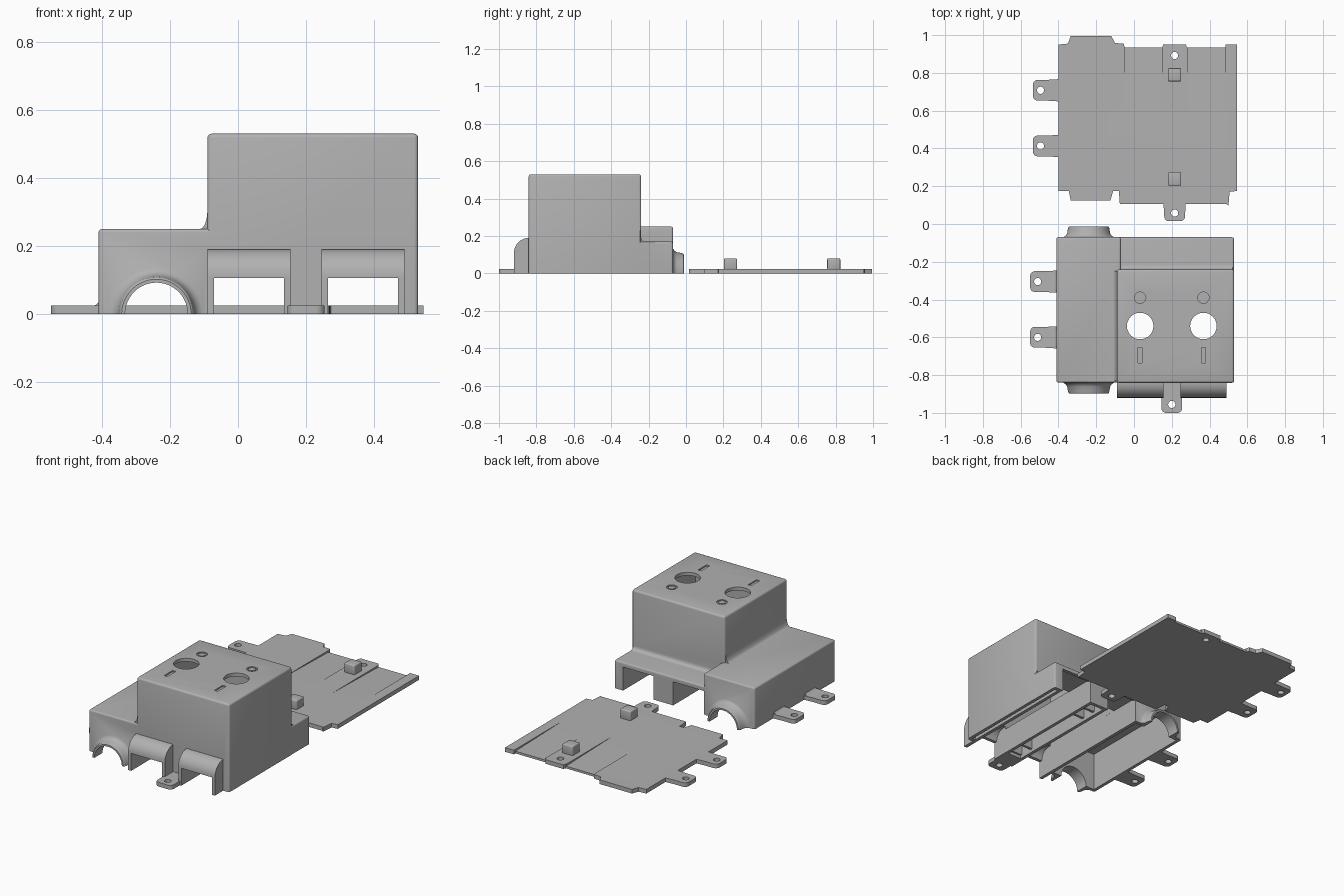
import bpy, bmesh, math

if "Cube" in bpy.data.objects:
    bpy.data.objects.remove(bpy.data.objects["Cube"])

grey = bpy.data.materials.new("plain_grey")
grey.diffuse_color = (0.44, 0.44, 0.44, 1)
grey.use_nodes = True
grey.node_tree.nodes["Principled BSDF"].inputs["Base Color"].default_value = grey.diffuse_color


def finish(bm, name):
    bmesh.ops.recalc_face_normals(bm, faces=bm.faces)
    me = bpy.data.meshes.new(name)
    bm.to_mesh(me)
    bm.free()
    ob = bpy.data.objects.new(name, me)
    bpy.context.collection.objects.link(ob)
    me.materials.append(grey)
    return ob


def box(name, x0, x1, y0, y1, z0, z1, bevel=0):
    bm = bmesh.new()
    bmesh.ops.create_cube(bm, size=1)
    for v in bm.verts:
        v.co = ((x0 + x1) / 2 + v.co.x * (x1 - x0),
                (y0 + y1) / 2 + v.co.y * (y1 - y0),
                (z0 + z1) / 2 + v.co.z * (z1 - z0))
    if bevel:
        bmesh.ops.bevel(bm, geom=bm.edges[:], offset=bevel, segments=3,
                        profile=0.5, affect='EDGES')
    return finish(bm, name)


def prism(name, pts, axis, lo, hi):
    """Extrude a 2D outline along one axis."""
    place = {'x': lambda a, b, t: (t, a, b),
             'y': lambda a, b, t: (a, t, b),
             'z': lambda a, b, t: (a, b, t)}[axis]
    bm = bmesh.new()
    bot = [bm.verts.new(place(a, b, lo)) for a, b in pts]
    top = [bm.verts.new(place(a, b, hi)) for a, b in pts]
    bm.faces.new(bot)
    bm.faces.new(top)
    n = len(pts)
    for i in range(n):
        j = (i + 1) % n
        bm.faces.new((bot[i], bot[j], top[j], top[i]))
    return finish(bm, name)


def disc(name, x, y, r, z0, z1, n=32):
    pts = [(x + r * math.cos(2 * math.pi * i / n),
            y + r * math.sin(2 * math.pi * i / n)) for i in range(n)]
    return prism(name, pts, 'z', z0, z1)


def lathe_y(name, cx, profile, n=64):
    """Solid of revolution about a line along y at z = 0; profile is (y, r)."""
    bm = bmesh.new()
    rings = [[bm.verts.new((cx + r * math.cos(2 * math.pi * (i + .5) / n), y,
                            r * math.sin(2 * math.pi * (i + .5) / n)))
              for i in range(n)] for y, r in profile]
    for a, b in zip(rings, rings[1:]):
        for i in range(n):
            j = (i + 1) % n
            bm.faces.new((a[i], a[j], b[j], b[i]))
    bm.faces.new(rings[0])
    bm.faces.new(rings[-1])
    return finish(bm, name)


def combine(ob, op, *others):
    for other in others:
        mod = ob.modifiers.new("bool", 'BOOLEAN')
        mod.operation, mod.solver, mod.object = op, 'EXACT', other
        deps = bpy.context.evaluated_depsgraph_get()
        me = bpy.data.meshes.new_from_object(ob.evaluated_get(deps))
        ob.modifiers.clear()
        ob.data = me
        bpy.data.objects.remove(other)


def tab(x, y, dx, dy, length, z1=0.025):
    """Rounded screw tab growing from (x, y) in direction (dx, dy)."""
    half = [(-0.02, 0.06), (0.06, 0.055)]
    half += [(length - 0.025 + 0.025 * math.sin(t), 0.03 + 0.025 * math.cos(t))
             for t in [math.radians(a) for a in range(0, 91, 18)]]
    outline = half + [(u, -v) for u, v in reversed(half)]
    return prism("tab", [(x + u * dx - v * dy, y + u * dy + v * dx)
                         for u, v in outline], 'z', 0, z1)


def fillet(cx, cz, a, b, e=0.01):
    """Concave corner profile: wall on the positive side, floor below."""
    ts = [math.radians(d) for d in range(0, 91, 15)]
    return [(cx - a * (1 - math.sin(t)), cz + b * (1 - math.cos(t))) for t in ts] + \
           [(cx + e, cz + b), (cx + e, cz - e), (cx - a, cz - e)]


def hood(y0, z0, y1, z1, front):
    """Side profile (y, z) of a hood with a rounded top front edge."""
    ts = [math.radians(d) for d in range(0, 91, 10)]
    arc = [(y1 - (y1 - y0) * math.cos(t), z0 + (z1 - z0) * math.sin(t)) for t in ts]
    lead = [(front, -0.05)] + ([(front, z0)] if front < y0 else [])
    return [(-0.80, -0.05)] + lead + arc + [(-0.80, z1)]


# Housing outer shell: low side, tall block, rear ledge
housing = box("housing", -0.41, -0.07, -0.84, -0.069, -0.05, 0.25, 0.01)
combine(housing, 'UNION',
        box("tall", -0.09, 0.53, -0.841, -0.24, -0.05, 0.53, 0.012),
        box("ledge", -0.2, 0.529, -0.8, -0.07, -0.05, 0.17, 0.01),
        prism("side_fillet", fillet(-0.09, 0.25, 0.022, 0.055), 'y', -0.832, -0.25),
        prism("rear_fillet", [(-0.48 - a, b) for a, b in
                              fillet(-0.24, 0.17, 0.022, 0.025)], 'x', -0.085, 0.522))
# Front hoods and flared round collars
tunnels = [(-0.09, 0.155), (0.245, 0.49)]
for x0, x1 in tunnels:
    combine(housing, 'UNION',
            prism("hood", hood(-0.92, 0.11, -0.84, 0.19, -0.92), 'x', x0, x1))
flare = [(-0.03, 0.135), (0, 0.135), (0.008, 0.122), (0.02, 0.114),
         (0.045, 0.11), (0.054, 0.107), (0.058, 0.102)]
for wall, s in ((-0.84, -1), (-0.07, 1)):
    combine(housing, 'UNION',
            lathe_y("collar", -0.24, [(wall + s * d, r) for d, r in flare]))
# Hollow inside
combine(housing, 'DIFFERENCE',
        box("cut", -0.39, -0.09, -0.82, -0.09, -0.1, 0.23),
        box("cut", -0.07, 0.51, -0.821, -0.26, -0.1, 0.51),
        box("cut", -0.0701, 0.5101, -0.4, -0.091, -0.1, 0.15))
# Ribs beside the tunnels and peg sockets between them
for x0, x1 in ((0.135, 0.155), (0.245, 0.265), (0.47, 0.49)):
    combine(housing, 'UNION', box("rib", x0, x1, -0.83, -0.08, -0.05, 0.155))
for y in (-0.77, -0.22):
    for s in (-1, 1):
        c = y + s * 0.046
        combine(housing, 'UNION',
                box("socket", 0.15, 0.25, c - 0.008, c + 0.008, 0.02, 0.11))
# Tunnel, rear and round openings, speaker-like round top holes
for x0, x1 in tunnels:
    cx = (x0 + x1) / 2
    combine(housing, 'DIFFERENCE',
            prism("cut", hood(-0.9, 0.105, -0.841, 0.17, -1.0), 'x', x0 + .02, x1 - .02),
            box("cut", x0 + 0.0201, x1 - 0.0201, -0.12, -0.03, -0.1, 0.142),
            disc("cut", cx, -0.54, 0.07, 0.45, 0.6, 48),
            disc("cut", cx, -0.39, 0.03, 0.522, 0.6, 24),
            box("cut", cx - 0.011, cx + 0.011, -0.735, -0.655, 0.522, 0.6))
    combine(housing, 'UNION', disc("button", cx, -0.39, 0.02, 0.515, 0.529, 24))
combine(housing, 'DIFFERENCE',
        lathe_y("cut", -0.24, [(-0.95, 0.092), (0.05, 0.092)]),
        box("cut", -1, 1, -1.2, 0.2, -0.5, 0))
# Screw tabs with root fillets
for y in (-0.305, -0.6):
    combine(housing, 'UNION', tab(-0.41, y, -1, 0, 0.14),
            prism("root", fillet(-0.405, 0.022, 0.03, 0.028, 0.005), 'y',
                  y - 0.05, y + 0.05))
    combine(housing, 'DIFFERENCE', disc("cut", -0.51, y, 0.019, -0.1, 0.1, 24))
combine(housing, 'UNION', tab(0.2, -0.839, 0, -1, 0.161))
combine(housing, 'DIFFERENCE', disc("cut", 0.2, -0.955, 0.019, -0.1, 0.1, 24))

# Base plate outline
plate = [(-0.40, 0.175), (-0.345, 0.175), (-0.335, 0.125), (-0.125, 0.125),
         (-0.11, 0.175), (-0.08, 0.175), (-0.075, 0.105), (0.49, 0.105),
         (0.50, 0.097), (0.506, 0.17), (0.545, 0.175), (0.545, 0.95),
         (0.485, 0.95), (0.485, 0.935), (0.28, 0.935), (0.275, 0.95),
         (0.155, 0.95), (0.15, 0.935), (-0.05, 0.935), (-0.055, 0.955),
         (-0.10, 0.958), (-0.12, 0.995), (-0.335, 0.995), (-0.35, 0.955),
         (-0.40, 0.95)]
base = prism("base_plate", plate, 'z', 0, 0.025)
for y in (0.708, 0.413):
    combine(base, 'UNION', tab(-0.40, y, -1, 0, 0.135))
    combine(base, 'DIFFERENCE', disc("cut", -0.495, y, 0.019, -0.1, 0.1, 24))
combine(base, 'UNION', tab(0.215, 0.105, 0, -1, 0.09))
for y in (0.058, 0.892):
    combine(base, 'DIFFERENCE', disc("cut", 0.215, y, 0.019, -0.1, 0.1, 24))
# Sloping ramps sunk into the plate
for x0, x1 in ((-0.05, 0.147), (0.285, 0.485)):
    combine(base, 'DIFFERENCE',
            prism("cut", [(0.49, 0.025), (1.0, 0.012), (1.0, 0.06), (0.49, 0.06)],
                  'x', x0, x1))
# Locating pegs
pegs = [box("front_peg", 0.18, 0.25, 0.203, 0.273, 0.02, 0.08, 0.006),
        box("rear_peg", 0.18, 0.25, 0.755, 0.825, 0.02, 0.08, 0.006)]

for ob in [housing, base] + pegs:
    bpy.ops.object.select_all(action='DESELECT')
    ob.select_set(True)
    bpy.context.view_layer.objects.active = ob
    bpy.ops.object.shade_smooth_by_angle(angle=math.radians(32))
